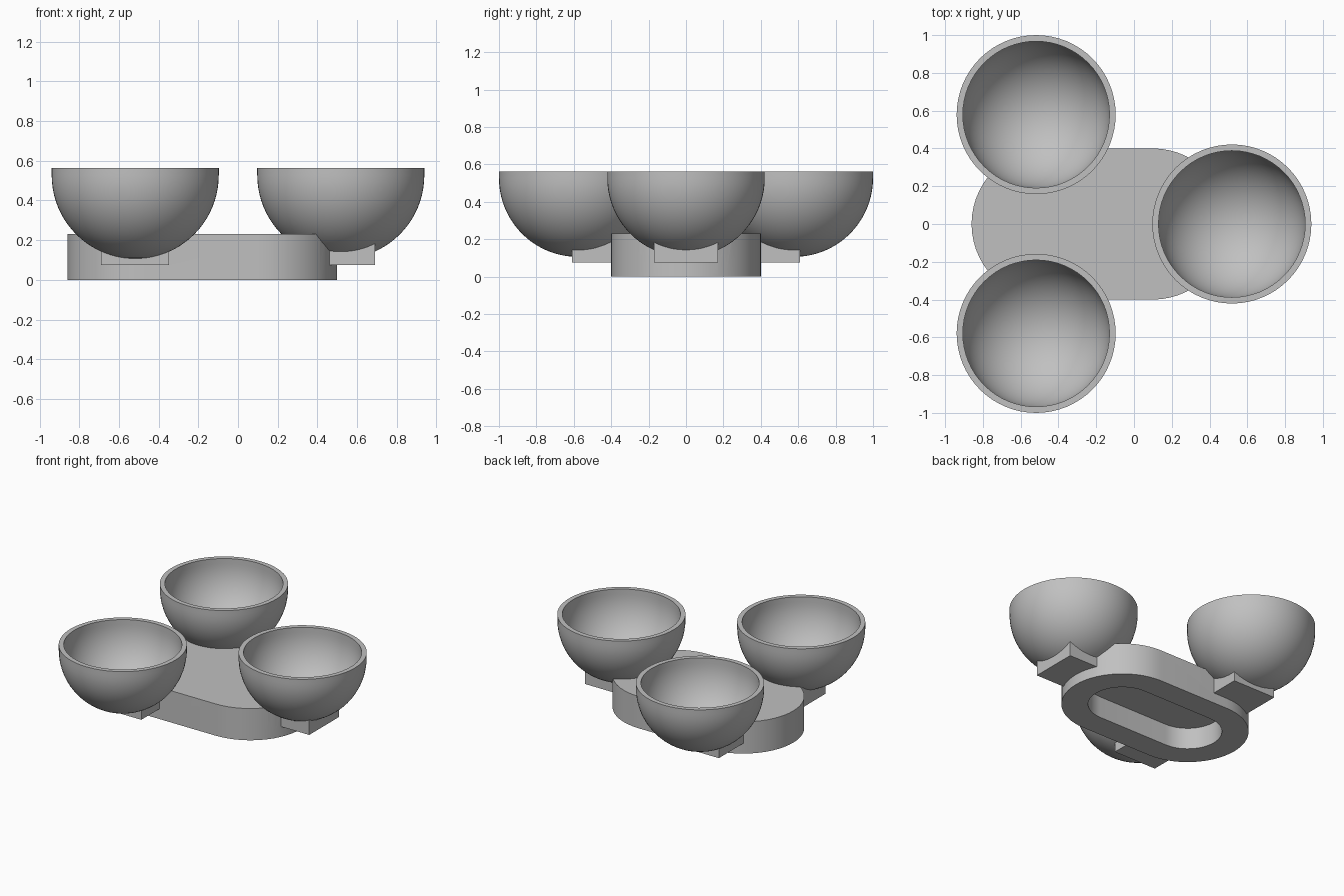
import bpy, bmesh, math
from mathutils import Vector

if "Cube" in bpy.data.objects:
    bpy.data.objects.remove(bpy.data.objects["Cube"])

R_OUT, R_IN = 0.421, 0.388      # bowl radii
Z_EQ, Z_RIM = 0.527, 0.563      # hemisphere centre height and rim height
CENTRES = [(0.518, 0.0), (-0.518, 0.579), (-0.518, -0.579)]

grey = bpy.data.materials.new("warm_grey")
grey.diffuse_color = (0.53, 0.53, 0.53, 1)
grey.use_nodes = True
grey.node_tree.nodes["Principled BSDF"].inputs["Base Color"].default_value = grey.diffuse_color


def make_object(name, bm):
    bmesh.ops.recalc_face_normals(bm, faces=bm.faces[:])
    mesh = bpy.data.meshes.new(name)
    bm.to_mesh(mesh)
    bm.free()
    mesh.materials.append(grey)
    ob = bpy.data.objects.new(name, mesh)
    bpy.context.collection.objects.link(ob)
    return ob


def smooth(ob):
    bpy.ops.object.select_all(action='DESELECT')
    ob.select_set(True)
    bpy.context.view_layer.objects.active = ob
    bpy.ops.object.shade_smooth_by_angle(angle=math.radians(30))


def lathe(name, profile, x, y):
    """Spin an (r, z) profile around the vertical axis at x, y."""
    bm = bmesh.new()
    vs = [bm.verts.new((r, 0, z)) for r, z in profile]
    es = [bm.edges.new(p) for p in zip(vs, vs[1:])]
    bmesh.ops.spin(bm, geom=vs + es, cent=(0, 0, 0), axis=(0, 0, 1),
                   angle=math.tau, steps=64)
    bmesh.ops.remove_doubles(bm, verts=bm.verts[:], dist=1e-5)
    bmesh.ops.translate(bm, verts=bm.verts[:], vec=(x, y, 0))
    return make_object(name, bm)


def arc(r, n=20):
    """Quarter circle from the bottom pole up to the equator."""
    return [(r * math.sin(i / n * math.pi / 2), Z_EQ - r * math.cos(i / n * math.pi / 2))
            for i in range(n + 1)]


def stadium(name, r, z0, z1, xa=-0.46, xb=0.10, n=28):
    """Upright slab with two round ends."""
    pts = []
    for cx, start in ((xb, -math.pi / 2), (xa, math.pi / 2)):
        pts += [(cx + r * math.cos(start + math.pi * i / n),
                 r * math.sin(start + math.pi * i / n)) for i in range(n + 1)]
    bm = bmesh.new()
    f = bm.faces.new([bm.verts.new((x, y, z0)) for x, y in pts])
    up = bmesh.ops.extrude_face_region(bm, geom=[f])
    bmesh.ops.translate(bm, vec=(0, 0, z1 - z0),
                        verts=[v for v in up['geom'] if isinstance(v, bmesh.types.BMVert)])
    return make_object(name, bm)


def box(name, lo, hi):
    bm = bmesh.new()
    bmesh.ops.create_cube(bm, size=1)
    lo, hi = Vector(lo), Vector(hi)
    bmesh.ops.scale(bm, verts=bm.verts[:], vec=hi - lo)
    bmesh.ops.translate(bm, verts=bm.verts[:], vec=(lo + hi) / 2)
    return make_object(name, bm)


def boolean(target, tool, operation):
    mod = target.modifiers.new("cut", 'BOOLEAN')
    mod.operation, mod.solver, mod.object = operation, 'EXACT', tool
    bpy.context.view_layer.objects.active = target
    bpy.ops.object.modifier_apply(modifier=mod.name)
    bpy.data.objects.remove(tool)


# base slab with the three support blocks joined to it
base = stadium("base", 0.40, 0, 0.23)
boolean(base, box("block", (0.35, -0.17, 0.075), (0.69, 0.17, 0.22)), 'UNION')
for s in (-1, 1):
    ys = sorted((s * 0.27, s * 0.61))
    boolean(base, box("block", (-0.69, ys[0], 0.075), (-0.348, ys[1], 0.22)), 'UNION')

# slot-shaped recess in the underside
boolean(base, stadium("recess_cutter", 0.225, -0.1, 0.155), 'DIFFERENCE')

# bowls, with the base hollowed to cradle them
for i, (x, y) in enumerate(CENTRES):
    seat = lathe("seat_cutter", arc(0.41) + [(0.41, 0.7), (0, 0.7)], x, y)
    boolean(base, seat, 'DIFFERENCE')
    bowl = lathe(f"bowl_{i + 1}", arc(R_OUT) + [(R_OUT, Z_RIM), (R_IN, Z_RIM)]
                 + arc(R_IN)[::-1], x, y)
    smooth(bowl)
smooth(base)
